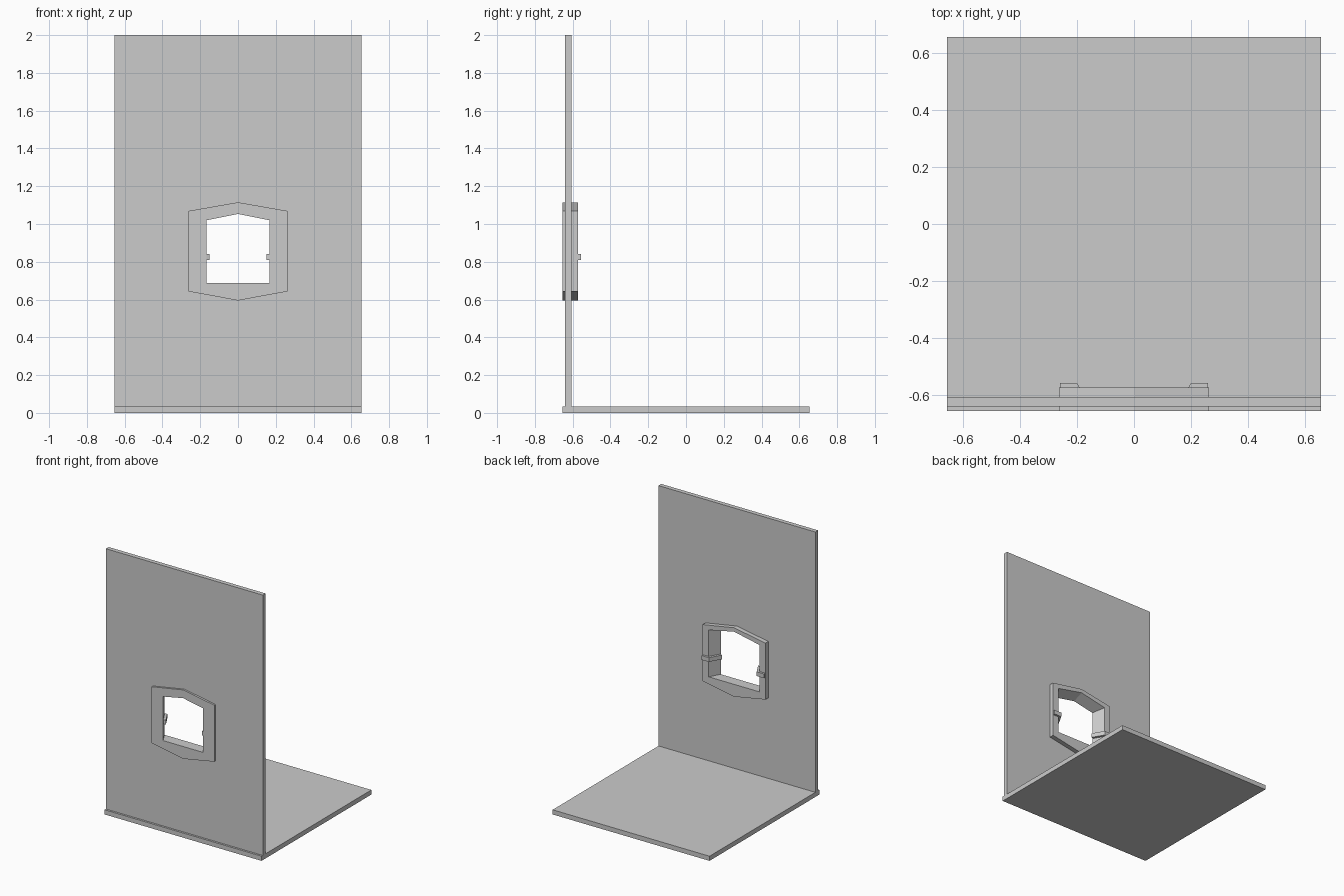
import bpy, bmesh

if "Cube" in bpy.data.objects:
    bpy.data.objects.remove(bpy.data.objects["Cube"])


def finish(name, bm):
    bmesh.ops.recalc_face_normals(bm, faces=bm.faces)
    mesh = bpy.data.meshes.new(name)
    bm.to_mesh(mesh)
    bm.free()
    ob = bpy.data.objects.new(name, mesh)
    bpy.context.collection.objects.link(ob)
    return ob


def outline(w, bottom_side, top_side, top_mid, bottom_mid):
    """Symmetric six-point (x, z) loop."""
    return [(w, bottom_side), (w, top_side), (0, top_mid),
            (-w, top_side), (-w, bottom_side), (0, bottom_mid)]


def ring(name, sections):
    """Closed tube through a list of (y, outline) sections, last joins first."""
    bm = bmesh.new()
    loops = [[bm.verts.new((x, y, z)) for x, z in pts] for y, pts in sections]
    for a, b in zip(loops, loops[1:] + loops[:1]):
        for i in range(6):
            j = (i + 1) % 6
            bm.faces.new((a[i], a[j], b[j], b[i]))
    return finish(name, bm)


def clip(name, side):
    """Hook that wraps the rim and runs down the sloped inner face."""
    profile = [(0.26, -0.575), (0.26, -0.557), (0.20, -0.557), (0.15, -0.645),
               (0.168, -0.65), (0.212, -0.575)]
    bm = bmesh.new()
    face = bm.faces.new([bm.verts.new((side * x, y, 0.81)) for x, y in profile])
    ext = bmesh.ops.extrude_face_region(bm, geom=[face])
    verts = [v for v in ext["geom"] if isinstance(v, bmesh.types.BMVert)]
    bmesh.ops.translate(bm, verts=verts, vec=(0, 0, 0.032))
    return finish(name, bm)


# Floor slab
bpy.ops.mesh.primitive_cube_add(size=1, location=(0, 0, 0.0175))
floor = bpy.context.object
floor.name = "floor_panel"
floor.scale = (1.31, 1.31, 0.035)

frame_outer = outline(0.262, 0.643, 1.069, 1.115, 0.595)

# Wall panel with the opening for the frame
wall_outer = outline(0.655, 0.035, 2.0, 2.0, 0.035)
ring("wall_panel", [(-0.64, wall_outer), (-0.607, wall_outer),
                    (-0.607, frame_outer), (-0.64, frame_outer)])

# Flap frame, inner opening widens towards the back
front_hole = outline(0.167, 0.688, 1.02, 1.053, 0.688)
back_hole = outline(0.212, 0.688, 1.042, 1.085, 0.688)
ring("door_frame", [(-0.655, frame_outer), (-0.573, frame_outer),
                    (-0.573, back_hole), (-0.655, front_hole)])

# Side clips
for label, side in (("right", 1), ("left", -1)):
    clip("frame_clip_" + label, side)
